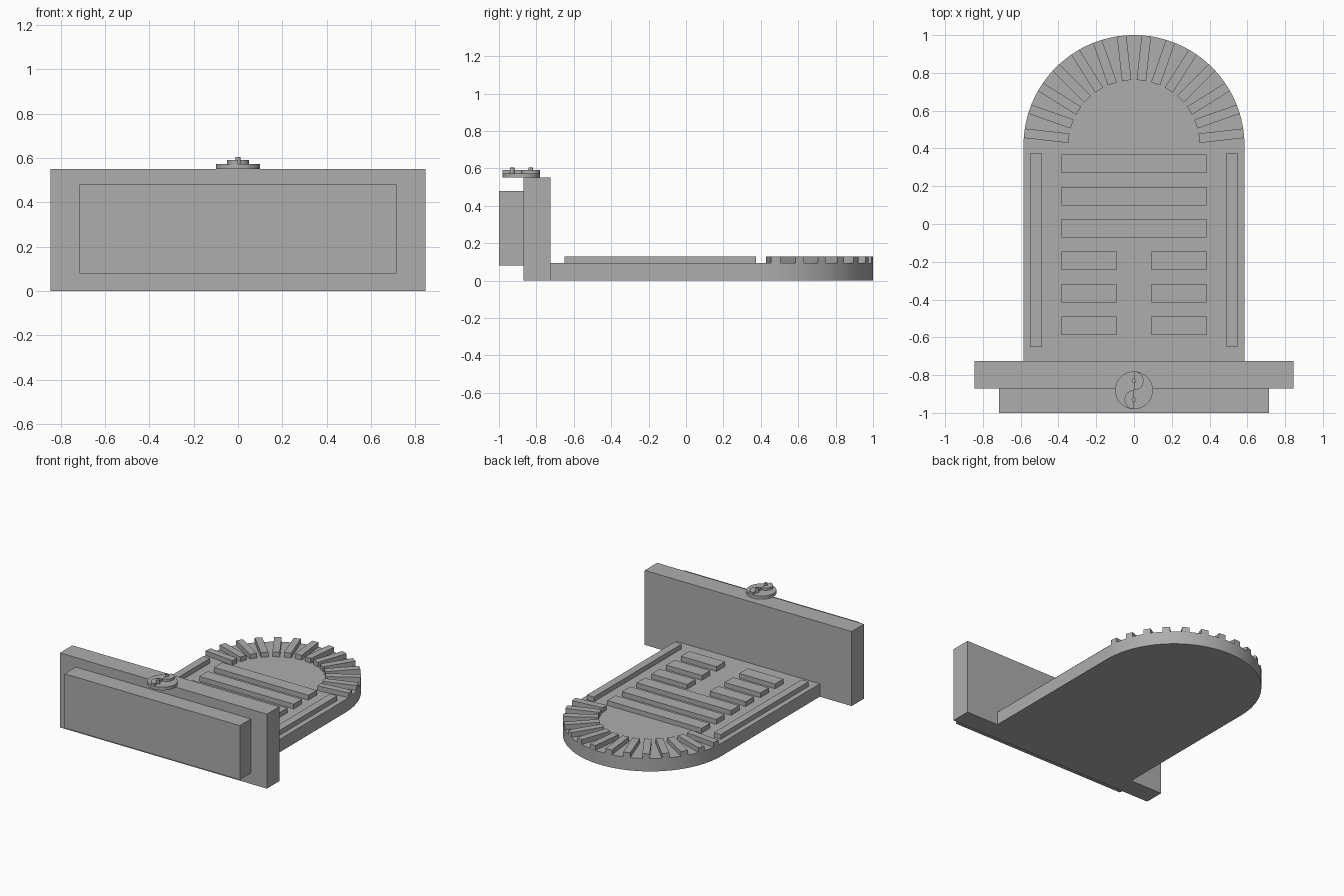
import bpy
from math import cos, sin, pi

cube = bpy.data.objects.get("Cube")
if cube:
    bpy.data.objects.remove(cube)

grey = bpy.data.materials.new("plain_grey")
grey.use_nodes = True
colour = (0.42, 0.42, 0.42, 1)
grey.diffuse_color = colour
grey.node_tree.nodes["Principled BSDF"].inputs["Base Color"].default_value = colour


def prism(name, outline, z0, z1, smooth=False):
    """Extrude a counter-clockwise outline from z0 to z1."""
    n = len(outline)
    verts = [(x, y, z) for z in (z0, z1) for x, y in outline]
    faces = [tuple(reversed(range(n))), tuple(range(n, 2 * n))]
    faces += [(i, (i + 1) % n, n + (i + 1) % n, n + i) for i in range(n)]
    mesh = bpy.data.meshes.new(name)
    mesh.from_pydata(verts, [], faces)
    mesh.materials.append(grey)
    obj = bpy.data.objects.new(name, mesh)
    bpy.context.collection.objects.link(obj)
    if smooth:
        bpy.ops.object.select_all(action='DESELECT')
        obj.select_set(True)
        bpy.context.view_layer.objects.active = obj
        bpy.ops.object.shade_smooth_by_angle(angle=pi / 6)
    return obj


def box(name, x0, x1, y0, y1, z0, z1):
    return prism(name, [(x0, y0), (x1, y0), (x1, y1), (x0, y1)], z0, z1)


def arc(cx, cy, r, a0, a1, steps):
    angles = [a0 + (a1 - a0) * i / steps for i in range(steps + 1)]
    return [(cx + r * cos(a), cy + r * sin(a)) for a in angles]


def circle(cx, cy, r, steps):
    return arc(cx, cy, r, 0, 2 * pi, steps)[:-1]


# Arched base slab
R, ARC_Y, BASE_Z, TOP_Z = 0.585, 0.415, 0.095, 0.13
prism("base_slab", [(-R, -0.725), (R, -0.725)] + arc(0, ARC_Y, R, 0, pi, 64),
      0, BASE_Z, smooth=True)

# Upright wall and the panel on its front
box("wall", -0.845, 0.845, -0.87, -0.725, 0, 0.55)
box("front_panel", -0.715, 0.715, -1, -0.87, 0.08, 0.48)

# Side rails and the split bars, mirrored
for side, s in (("left", 1), ("right", -1)):
    a, b = sorted((s * 0.49, s * 0.547))
    box(side + "_rail", a, b, -0.65, 0.375, BASE_Z, TOP_Z)
    a, b = sorted((s * 0.093, s * 0.385))
    for i in range(3):
        y = -0.587 + 0.1715 * i
        box(f"{side}_short_bar_{i + 1}", a, b, y, y + 0.098, BASE_Z, TOP_Z)

# Full-width bars
for i in range(3):
    y = -0.0725 + 0.1715 * i
    box(f"long_bar_{i + 1}", -0.385, 0.385, y, y + 0.098, BASE_Z, TOP_Z)

# Radial blocks around the arch
COUNT, HALF = 14, 0.025
for i in range(COUNT):
    t = pi * (i + 0.5) / COUNT
    c, s = cos(t), sin(t)
    outer = (R * R - HALF * HALF) ** 0.5
    corners = [(0.347, -HALF), (outer, -HALF), (R, 0), (outer, HALF), (0.347, HALF)]
    prism(f"arch_block_{i + 1}",
          [(u * c - v * s, ARC_Y + u * s + v * c) for u, v in corners],
          BASE_Z, TOP_Z)

# Medallion: disc, two opposed half discs, two studs
MY = -0.88
prism("medallion_disc", circle(0, MY, 0.1, 48), 0.55, 0.573, smooth=True)
for name, y, start in (("back", MY + 0.05, -pi / 2), ("front", MY - 0.05, pi / 2)):
    prism(name + "_half_disc", arc(0, y, 0.05, start, start + pi, 24),
          0.573, 0.59, smooth=True)
    prism(name + "_stud", circle(0, y, 0.012, 16), 0.573, 0.605, smooth=True)
